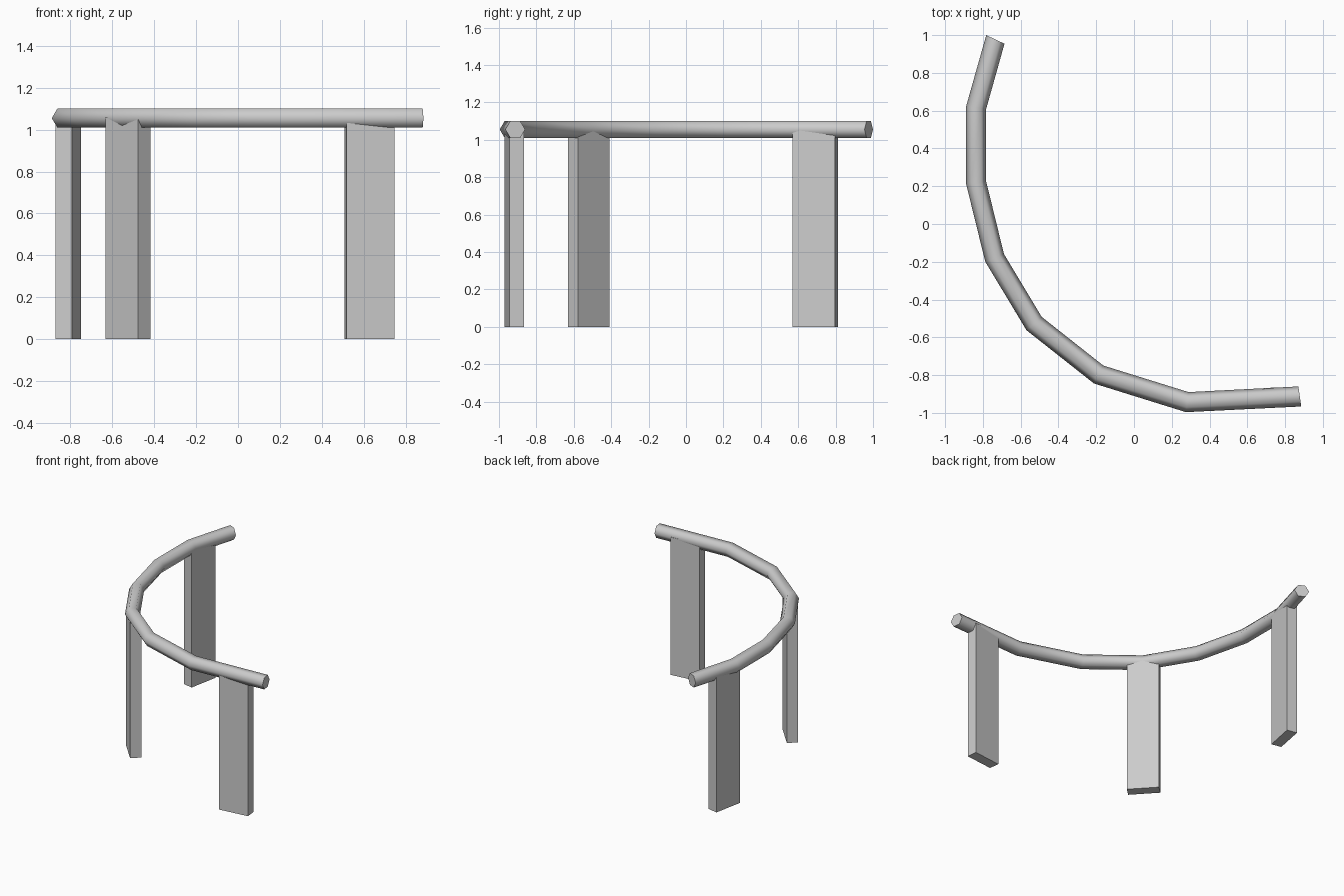
import bpy, bmesh, math
from mathutils import Vector

if "Cube" in bpy.data.objects:
    bpy.data.objects.remove(bpy.data.objects["Cube"])

RAIL_Z, HALF_W, HALF_H = 1.055, 0.0535, 0.045


def finish(name, bm):
    bmesh.ops.recalc_face_normals(bm, faces=bm.faces)
    mesh = bpy.data.meshes.new(name)
    bm.to_mesh(mesh)
    bm.free()
    obj = bpy.data.objects.new(name, mesh)
    bpy.context.collection.objects.link(obj)
    return obj


# Curved rail: hexagon section lofted along a bent path with mitred joints
path = [Vector(p) for p in [(-0.734, 0.977), (-0.836, 0.615), (-0.836, 0.22),
                            (-0.738, -0.179), (-0.529, -0.527), (-0.187, -0.797),
                            (0.282, -0.943), (0.878, -0.913)]]
end_across = {0: Vector((0.095, -0.045)), len(path) - 1: Vector((-0.015, 0.105))}
bm = bmesh.new()
rings = []
for i, p in enumerate(path):
    if i in end_across:
        across = end_across[i].normalized()
    else:
        t = (p - path[i - 1]).normalized() + (path[i + 1] - p).normalized()
        across = Vector((-t.y, t.x)).normalized()
    ring = []
    for k in range(6):
        a = math.tau * k / 6
        q = p + across * HALF_W * math.cos(a)
        z = RAIL_Z + HALF_H * math.sin(a) / math.sin(math.pi / 3)
        ring.append(bm.verts.new((q.x, q.y, z)))
    rings.append(ring)
for r0, r1 in zip(rings, rings[1:]):
    for k in range(6):
        n = (k + 1) % 6
        bm.faces.new((r0[k], r0[n], r1[n], r1[k]))
bm.faces.new(rings[0])
bm.faces.new(rings[-1])
rail = finish("curved_rail", bm)
bpy.context.view_layer.objects.active = rail
rail.select_set(True)
bpy.ops.object.shade_smooth_by_angle(angle=math.radians(65))
rail.select_set(False)


# Flat plank legs, turned to follow the rail, tops buried in it
def leg(name, x, y, degrees, top=1.06):
    bm = bmesh.new()
    bmesh.ops.create_cube(bm, size=1)
    bmesh.ops.scale(bm, vec=(0.23, 0.08, top), verts=bm.verts)
    obj = finish(name, bm)
    obj.location = (x, y, top / 2)
    obj.rotation_euler.z = math.radians(degrees)


leg("right_leg", 0.628, -0.918, 6.5)
leg("middle_leg", -0.525, -0.52, -47.5)
leg("back_leg", -0.811, 0.691, 79)
